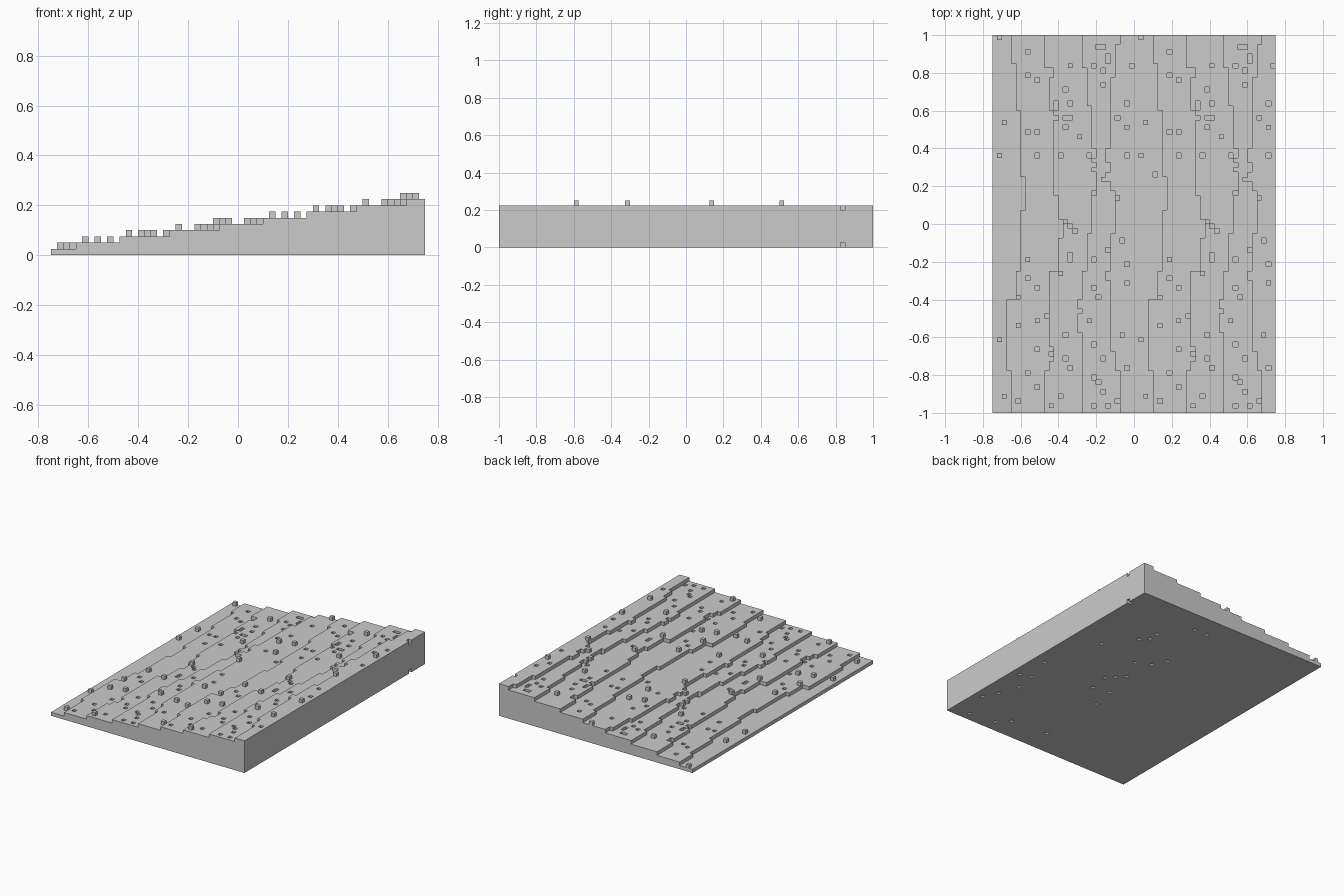
import bpy
import bmesh
from mathutils import Vector

default_cube = bpy.data.objects.get("Cube")
if default_cube:
    bpy.data.objects.remove(default_cube, do_unlink=True)

CELL = 0.025
COLUMNS, ROWS = 60, 80
TILE = COLUMNS // 2        # the surface pattern repeats across the width
STEPS_PER_TILE = 4

# Terrace edges as runs from the back: (column, row where the run ends)
terrace_edges = [
    [(4, 6), (5, 16), (6, 30), (7, 37), (6, 50), (5, 56), (3, 71), (4, ROWS)],
    [(11, 7), (13, 9), (12, 16), (13, 33), (14, 39), (15, 43), (14, 50),
     (12, 66), (13, 69), (12, 71), (11, ROWS)],
    [(19, 7), (20, 15), (21, 24), (22, 26), (21, 29), (22, 34), (21, 42),
     (20, 50), (19, 56), (18, 63), (19, ROWS)],
    [(27, 2), (26, 9), (25, 24), (24, 27), (25, 29), (24, 31), (25, 33),
     (26, 42), (25, 50), (24, 52), (25, 66), (26, 71), (27, ROWS)],
]

# Single raised blocks: (column, row from the back) within one tile
bumps = {
    (1, 0), (16, 6), (2, 18), (1, 25), (28, 19), (18, 21), (23, 30),
    (13, 33), (26, 34), (15, 39), (7, 47), (14, 50), (28, 52), (5, 55),
    (20, 60), (9, 60), (5, 61), (27, 63), (1, 64), (25, 66), (2, 76),
    (12, 78),
}

# Single missing surface blocks, same layout
pits = {
    (7, 3), (22, 2), (23, 2), (24, 4), (24, 5), (21, 6), (29, 6), (7, 8),
    (9, 9), (23, 7), (23, 10), (15, 11), (13, 14), (13, 15), (16, 14),
    (28, 14), (13, 17), (15, 17), (16, 17), (15, 19), (26, 17), (7, 20),
    (9, 20), (9, 25), (14, 25), (20, 25), (28, 25), (21, 27), (4, 29),
    (21, 33), (16, 40), (17, 41), (27, 43), (24, 45), (16, 46), (16, 47),
    (21, 47), (28, 48), (7, 51), (9, 53), (21, 53), (22, 55), (11, 59),
    (18, 58), (15, 63), (9, 66), (21, 65), (12, 67), (15, 68), (23, 68),
    (16, 70), (28, 70), (7, 71), (21, 72), (22, 73), (9, 74), (23, 75),
    (5, 77), (14, 76), (26, 77), (24, 78), (21, 78),
}

# Shallow recesses in the underside, under the taller half
underside_recesses = {
    (59, 6), (33, 6), (37, 6), (43, 14), (45, 19), (43, 17), (32, 23),
    (51, 27), (34, 27), (38, 29), (35, 36), (37, 38), (39, 40), (38, 46),
    (33, 45), (56, 44), (32, 52), (54, 52), (57, 53), (53, 58), (55, 64),
    (57, 68), (54, 77), (46, 76), (43, 73), (32, 72),
}


def edge_column(runs, row):
    """Column of a terrace edge at a given row."""
    return next(column for column, end in runs if row < end)


def column_height(column, row):
    """Number of stacked blocks at one grid position."""
    tile, local = divmod(column, TILE)
    height = 1 + tile * STEPS_PER_TILE
    height += sum(local >= edge_column(runs, row) for runs in terrace_edges)
    if (local, row) in bumps:
        height += 1
    elif (local, row) in pits:
        height = max(1, height - 1)
    return height


heights = {(c, r): column_height(c, r)
           for c in range(COLUMNS) for r in range(ROWS)}


def is_solid(column, row, layer):
    """True where a block fills the grid position."""
    if layer == 0 and (column, row) in underside_recesses:
        return False
    return 0 <= layer < heights.get((column, row), 0)


def build_blocks(name):
    """Skin all solid blocks with outward quads, leaving out hidden faces."""
    bm = bmesh.new()
    corners = {}

    def corner(point):
        key = tuple(round(value) for value in point)
        if key not in corners:
            x, y, z = key
            position = Vector((x - COLUMNS / 2, ROWS / 2 - y, z)) * CELL
            corners[key] = bm.verts.new(position)
        return corners[key]

    axes = [Vector((1, 0, 0)), Vector((0, 1, 0)), Vector((0, 0, 1))]
    for (column, row), height in heights.items():
        for layer in range(height):
            if not is_solid(column, row, layer):
                continue
            block = Vector((column, row, layer))
            for index, axis in enumerate(axes):
                u, v = axes[(index + 1) % 3], axes[(index + 2) % 3]
                for side in (-1, 1):
                    neighbour = block + axis * side
                    if is_solid(*(int(value) for value in neighbour)):
                        continue
                    base = block + axis * (side > 0)
                    quad = [base, base + u, base + u + v, base + v]
                    # rows run backwards along y, so winding is mirrored
                    if side > 0:
                        quad.reverse()
                    bm.faces.new([corner(point) for point in quad])

    mesh = bpy.data.meshes.new(name)
    bm.to_mesh(mesh)
    bm.free()
    built = bpy.data.objects.new(name, mesh)
    bpy.context.collection.objects.link(built)
    return built


# Terraced slope with its scattered blocks and pits
build_blocks("terraced_slope")
